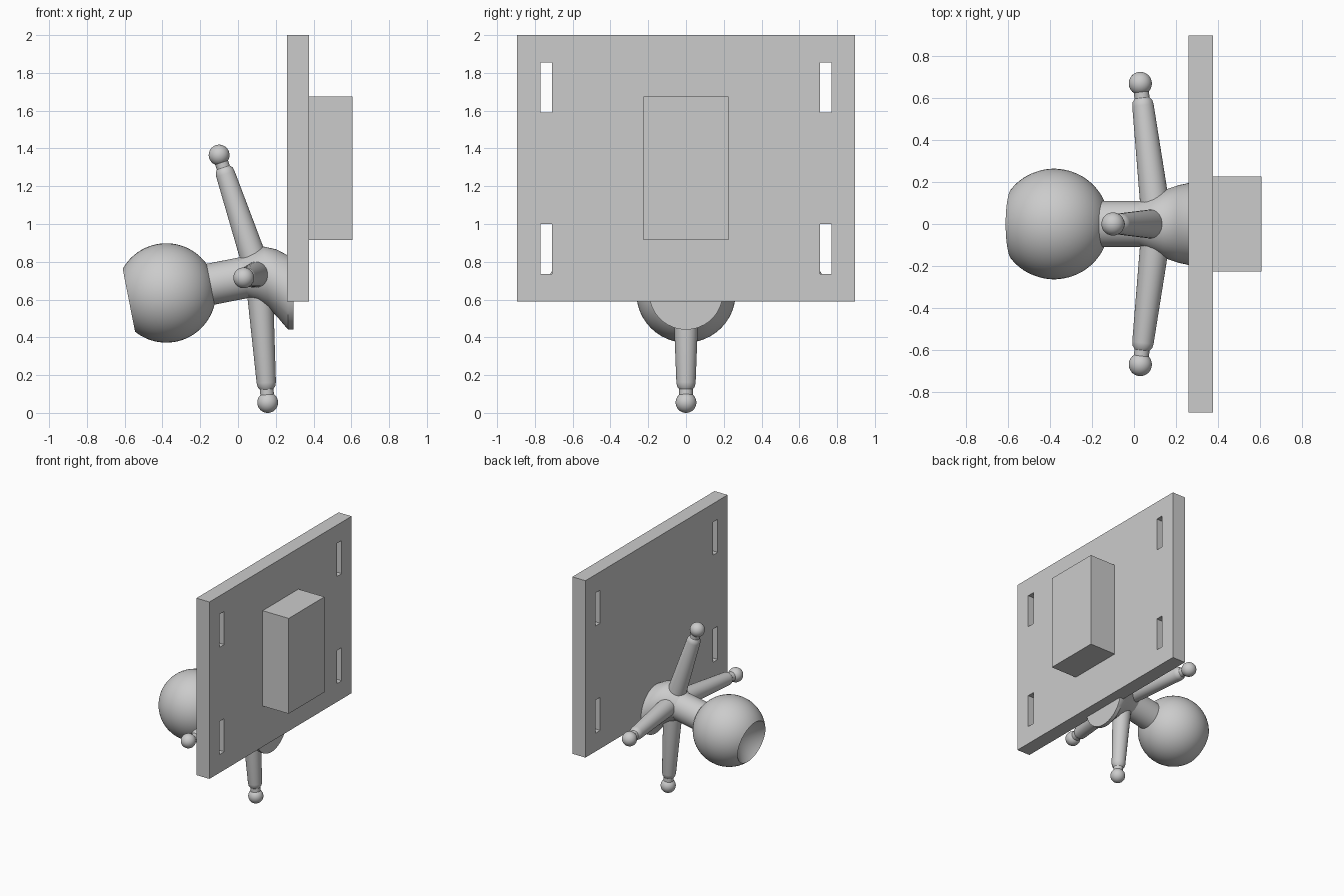
import bpy, bmesh
from math import sin, cos, pi, radians, asin
from mathutils import Vector, Matrix

if "Cube" in bpy.data.objects:
    bpy.data.objects.remove(bpy.data.objects["Cube"], do_unlink=True)

grey = bpy.data.materials.new("plain grey")
grey.use_nodes = True
grey.diffuse_color = (0.6, 0.6, 0.6, 1)
grey.node_tree.nodes["Principled BSDF"].inputs["Base Color"].default_value = (0.6, 0.6, 0.6, 1)


def finish(name, bm, smooth=False):
    bmesh.ops.recalc_face_normals(bm, faces=bm.faces)
    mesh = bpy.data.meshes.new(name)
    bm.to_mesh(mesh)
    bm.free()
    mesh.materials.append(grey)
    obj = bpy.data.objects.new(name, mesh)
    bpy.context.collection.objects.link(obj)
    bpy.ops.object.select_all(action='DESELECT')
    obj.select_set(True)
    bpy.context.view_layer.objects.active = obj
    if smooth:
        bpy.ops.object.shade_smooth_by_angle(angle=radians(35))
    return obj


def box(name, low, high):
    low, high = Vector(low), Vector(high)
    bm = bmesh.new()
    bmesh.ops.create_cube(bm, size=1, matrix=Matrix.Translation((low + high) / 2)
                          @ Matrix.Diagonal((*(high - low), 1)))
    return finish(name, bm)


def lathe(name, profile, origin, direction, steps=48):
    """Spin (radius, height) points about an axis through origin."""
    bm = bmesh.new()
    verts = [bm.verts.new((r, 0, h)) for r, h in profile]
    edges = [bm.edges.new(pair) for pair in zip(verts, verts[1:])]
    bmesh.ops.spin(bm, geom=verts + edges, cent=(0, 0, 0), axis=(0, 0, 1),
                   angle=2 * pi, steps=steps, use_duplicate=False)
    bmesh.ops.remove_doubles(bm, verts=bm.verts, dist=0.0005)
    turn = Vector(direction).to_track_quat('Z', 'Y').to_matrix().to_4x4()
    bmesh.ops.transform(bm, matrix=Matrix.Translation(origin) @ turn, verts=bm.verts)
    return finish(name, bm, True)


def arc(radius, centre, start, end, count=24):
    return [(radius * sin(a), centre - radius * cos(a))
            for a in (start + (end - start) * i / count for i in range(count + 1))]


# Back plate with four strap slots
plate = box("back_plate", (0.26, -0.895, 0.59), (0.375, 0.895, 2.0))
for y in (-0.74, 0.74):
    for z in (0.868, 1.722):
        cutter = box("slot_cutter", (0.2, y - 0.031, z - 0.132), (0.45, y + 0.031, z + 0.132))
        cutter.hide_render = True
        cut = plate.modifiers.new("slot", 'BOOLEAN')
        cut.operation = 'DIFFERENCE'
        cut.solver = 'EXACT'
        cut.object = cutter
        bpy.ops.object.select_all(action='DESELECT')
        bpy.context.view_layer.objects.active = plate
        plate.select_set(True)
        bpy.ops.object.modifier_apply(modifier=cut.name)
        bpy.data.objects.remove(cutter, do_unlink=True)

box("rear_block", (0.375, -0.225, 0.915), (0.605, 0.225, 1.675))

# Head ball with a countersunk opening, and its neck
forward = Vector((-0.981, 0, -0.193))
head_centre = Vector((-0.38, 0, 0.635))
rim = asin(0.169 / 0.263)
lathe("head_ball", arc(0.263, 0, 0, pi - rim, 32) + [(0.0, 0.03)], head_centre, forward)
lathe("neck", [(0, 0.2), (0.11, 0.2), (0.11, 0.5), (0, 0.5)], head_centre, -forward)

# Flared hub lofted from the neck to a disc in the plate: x, z, radius, tilt
stations = [(0.035, 0.715, 0.11, 11), (0.09, 0.72, 0.136, 9), (0.15, 0.717, 0.164, 5),
            (0.21, 0.682, 0.184, 2), (0.265, 0.637, 0.196, 0), (0.295, 0.637, 0.196, 0)]
bm = bmesh.new()
rings = []
for x, z, r, tilt in stations:
    t = radians(tilt)
    angles = [2 * pi * i / 48 for i in range(48)]
    rings.append([bm.verts.new((x - r * cos(a) * sin(t), r * sin(a), z + r * cos(a) * cos(t)))
                  for a in angles])
for lower, upper in zip(rings, rings[1:]):
    for i in range(48):
        j = (i + 1) % 48
        bm.faces.new((lower[i], lower[j], upper[j], upper[i]))
bm.faces.new(rings[0])
bm.faces.new(rings[-1])
finish("hub", bm, True)

# Four tapered arms with ball tips
joint = Vector((0.11, 0, 0.735))
tips = {"upper_arm": (-0.1, 0, 1.365), "lower_arm": (0.157, 0, 0.055),
        "left_arm": (0.03, 0.668, 0.715), "right_arm": (0.03, -0.668, 0.715)}
for name, tip in tips.items():
    reach = Vector(tip) - joint
    n = reach.length
    shaft = [(0, 0), (0.073, 0), (0.051, n - 0.105), (0.047, n - 0.085), (0.036, n - 0.07)]
    lathe(name, shaft + arc(0.055, n, asin(0.036 / 0.055), pi), joint, reach, 32)
